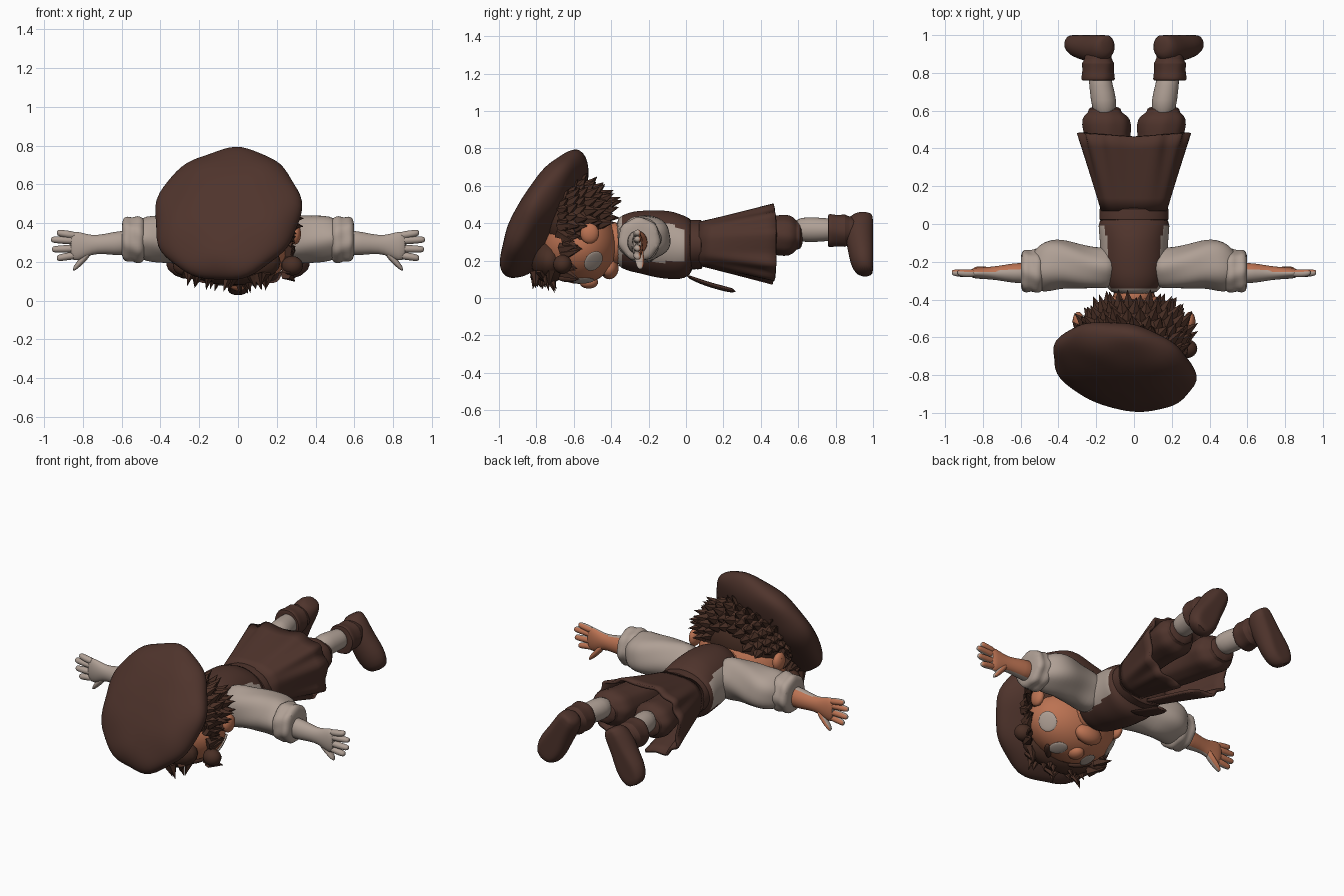
import bpy, bmesh, math, random
from mathutils import Vector, Matrix

random.seed(4)
cube = bpy.data.objects.get("Cube")
if cube:
    bpy.data.objects.remove(cube)


def material(name, rgb):
    m = bpy.data.materials.new(name)
    m.use_nodes = True
    m.diffuse_color = (*rgb, 1)
    m.node_tree.nodes["Principled BSDF"].inputs["Base Color"].default_value = (*rgb, 1)
    return m


BROWN = material("brown cloth", (0.078, 0.034, 0.025))
HAIR = material("dark brown hair", (0.066, 0.028, 0.018))
SHIRT = material("warm grey linen", (0.43, 0.35, 0.30))
SKIN = material("tan skin", (0.50, 0.17, 0.085))
X, Y, Z = Vector((1, 0, 0)), Vector((0, 1, 0)), Vector((0, 0, 1))


def finish(name, bm, mats, rule=None, levels=0, angle=60):
    bmesh.ops.recalc_face_normals(bm, faces=bm.faces)
    if rule:
        for f in bm.faces:
            f.material_index = rule(f.calc_center_median(), f.normal)
    me = bpy.data.meshes.new(name)
    bm.to_mesh(me)
    bm.free()
    ob = bpy.data.objects.new(name, me)
    bpy.context.collection.objects.link(ob)
    for m in mats:
        me.materials.append(m)
    if levels:
        mod = ob.modifiers.new("smooth", "SUBSURF")
        mod.levels = mod.render_levels = levels
    bpy.ops.object.select_all(action="DESELECT")
    ob.select_set(True)
    bpy.context.view_layer.objects.active = ob
    bpy.ops.object.shade_smooth_by_angle(angle=math.radians(angle))
    return ob


def loft(name, rings, u, v, mats, n=24, folds=0, depth=0, rule=None, post=None):
    """Rings of (centre, radius along u, radius along v), with optional cloth folds."""
    bm = bmesh.new()
    loops = []
    for k, (c, ru, rv) in enumerate(rings):
        loop = []
        for i in range(n):
            a = math.tau * i / n
            w = 1 + depth * math.sin(folds * a + 0.7 * k)
            p = Vector(c) + u * (ru * w * math.cos(a)) + v * (rv * w * math.sin(a))
            loop.append(bm.verts.new(post(p) if post else p))
        loops.append(loop)
    for a, b in zip(loops, loops[1:]):
        for i in range(n):
            j = (i + 1) % n
            bm.faces.new((a[i], a[j], b[j], b[i]))
    bm.faces.new(loops[0])
    bm.faces.new(loops[-1])
    return finish(name, bm, mats, rule, 1)


def ellipsoid(name, c, r, mat, axis=Z, seg=24):
    bm = bmesh.new()
    rot = axis.to_track_quat("Z", "Y").to_matrix().to_4x4()
    bmesh.ops.create_uvsphere(bm, u_segments=seg, v_segments=seg // 2, radius=1,
                              matrix=Matrix.Translation(c) @ rot @ Matrix.Diagonal((*r, 1)))
    return finish(name, bm, [mat])


def spike(bm, base, d, length, r):
    d = d.normalized()
    rot = d.to_track_quat("Z", "Y").to_matrix().to_4x4()
    bmesh.ops.create_cone(bm, cap_ends=True, segments=5, radius1=r, radius2=0, depth=length,
                          matrix=Matrix.Translation(base + d * length / 2) @ rot)


# Head, with its face turned to the ground
HC, HR = Vector((0, -0.57, 0.28)), Vector((0.28, 0.205, 0.205))
ellipsoid("head", HC, HR, SKIN, seg=32)
loft("neck", [((0, -0.44, 0.29), 0.12, 0.13), ((0, -0.32, 0.29), 0.12, 0.12)], X, Z, [SKIN])


def face_point(x, y):
    dx, dy = x / HR.x, (y - HC.y) / HR.y
    dz = -math.sqrt(max(0, 1 - dx * dx - dy * dy))
    p = HC + Vector((dx * HR.x, dy * HR.y, dz * HR.z))
    return p, Vector((dx / HR.x, dy / HR.y, dz / HR.z)).normalized()


ellipsoid("nose", (0, -0.52, 0.085), (0.045, 0.05, 0.035), SKIN)
ellipsoid("chin", (0, -0.41, 0.16), (0.09, 0.05, 0.06), SKIN)
p, d = face_point(0, -0.435)
ellipsoid("mouth", p, (0.06, 0.012, 0.008), HAIR, d)
for s, side in ((1, "left"), (-1, "right")):
    p, d = face_point(0.11 * s, -0.55)
    ellipsoid(side + "_eye", p, (0.06, 0.042, 0.009), SHIRT, d)
    p, d = face_point(0.235 * s, -0.495)
    ellipsoid(side + "_cheek_patch", p, (0.055, 0.06, 0.009), SHIRT, d)
    p, d = face_point(0.12 * s, -0.63)
    ellipsoid(side + "_brow", p, (0.07, 0.02, 0.02), HAIR, d)
    ellipsoid(side + "_ear", (0.295 * s, -0.515, 0.345), (0.03, 0.05, 0.055), SKIN)
    ellipsoid(side + "_side_curl", (0.28 * s, -0.66, 0.18), (0.055, 0.05, 0.05), HAIR)

# Hair mass, layered spikes and fringe
HM, HS = Vector((0, -0.585, 0.41)), Vector((0.285, 0.185, 0.205))
ellipsoid("hair_mass", HM, HS, HAIR, seg=32)
bm = bmesh.new()
for row in range(7):
    t = math.radians(-25 + 14 * row)
    count = 23 - 2 * row
    for i in range(count):
        a = math.radians(-125 + 250 * (i + 0.5 * (row % 2)) / count)
        if abs(a) > 1.7 and row > 2:
            continue
        out = Vector((math.sin(a) * math.cos(t), math.sin(t), math.cos(a) * math.cos(t)))
        base = HM + Vector([q * h * 0.93 for q, h in zip(out, HS)])
        lean = out * 0.7 + Y * 0.55 + Vector((random.uniform(-.2, .2), 0, random.uniform(-.1, .2)))
        spike(bm, base, lean, random.uniform(0.06, 0.1), 0.036)
for i in range(18):
    x = -0.24 + 0.024 * i
    base = Vector((x, random.uniform(-0.82, -0.72), 0.12 + abs(x) * 0.2))
    lean = Vector((random.uniform(-.4, .4), random.uniform(-.2, .5), -1))
    spike(bm, base, lean, random.uniform(0.08, 0.11), 0.03)
for s in (1, -1):
    for i in range(9):
        base = Vector((0.25 * s, random.uniform(-0.74, -0.64), 0.14 + 0.03 * i))
        spike(bm, base, Vector((0.5 * s, 1, random.uniform(-.7, .3))), 0.11, 0.035)
finish("hair_spikes", bm, [HAIR], angle=40)
ellipsoid("fringe_base", (-0.03, -0.73, 0.2), (0.25, 0.1, 0.12), HAIR)

# Slouched beret with a thick puckered rim
bm = bmesh.new()
bmesh.ops.create_uvsphere(bm, u_segments=64, v_segments=32, radius=1)
rot = Vector((-0.2, -0.84, 0.5)).to_track_quat("Z", "Y").to_matrix()
for v in bm.verts:
    a, r = math.atan2(v.co.y, v.co.x), math.hypot(v.co.x, v.co.y)
    wob = 1 + r * r * (0.014 * math.sin(9 * a) + 0.012 * math.sin(5 * a + 1))
    fat = max(r, 1e-5) ** -0.18
    dent = 0.008 * r * r * math.sin(5 * a) * math.sin(7 * r)
    v.co = Vector((-0.055, -0.755, 0.445)) + rot @ Vector(
        (v.co.x * 0.385 * wob * fat, v.co.y * 0.385 * wob * fat, v.co.z * 0.125 + dent))
finish("beret", bm, [BROWN])


# Torso: waistcoat over shirt, open at the sides
def torso_rule(c, n):
    side = abs(c.x) > 0.135 + max(0, c.y + 0.1) * 0.35 and c.z > 0.19
    return int(c.y < -0.345 or (side and c.y < -0.01))


loft("waistcoat", [((0, -0.375, 0.3), 0.10, 0.12), ((0, -0.345, 0.3), 0.14, 0.14),
                   ((0, -0.30, 0.3), 0.16, 0.158), ((0, -0.26, 0.3), 0.17, 0.165),
                   ((0, -0.21, 0.295), 0.178, 0.173), ((0, -0.16, 0.29), 0.18, 0.18),
                   ((0, -0.11, 0.285), 0.18, 0.182), ((0, -0.06, 0.28), 0.183, 0.18),
                   ((0, -0.01, 0.27), 0.19, 0.168), ((0, 0.05, 0.28), 0.18, 0.14)],
     X, Z, [BROWN, SHIRT], n=64, rule=torso_rule)
loft("belt", [((0, y, 0.285), r, r * 0.72) for y, r in
              ((0.015, 0.17), (0.02, 0.188), (0.05, 0.182), (0.085, 0.186), (0.09, 0.17))],
     X, Z, [BROWN], n=32)
loft("belt_tail", [((0, 0.0, 0.12), 0.05, 0.01), ((0, 0.08, 0.085), 0.055, 0.014),
                   ((0, 0.18, 0.055), 0.055, 0.015), ((0, 0.27, 0.035), 0.045, 0.014)],
     X, Z, [BROWN], n=12)

# Pleated coat skirt, slit at the front
bm = bmesh.new()
grid = []
for k in range(7):
    t, row = k / 6, []
    for i in range(81):
        a = -math.pi / 2 + 0.06 + (math.tau - 0.12) * i / 80
        w = 1 + 0.04 * t * math.sin(11 * a)
        cx = math.copysign(abs(math.cos(a)) ** 0.72, math.cos(a))
        cz = math.copysign(abs(math.sin(a)) ** 0.72, math.sin(a))
        row.append(bm.verts.new(((0.175 + 0.118 * t) * w * cx,
                                 0.07 + (0.39 + 0.02 * abs(cx)) * t,
                                 0.29 + (0.118 + 0.095 * t) * w * cz)))
    grid.append(row)
for p, q in zip(grid, grid[1:]):
    for i in range(80):
        bm.faces.new((p[i], p[i + 1], q[i + 1], q[i]))
skirt = finish("coat_skirt", bm, [BROWN])
skirt.modifiers.new("thickness", "SOLIDIFY").thickness = 0.018


def back_of_hand(c, n):
    return int(n.y < 0.4)


# Limbs, once per side
for s, side in ((1, "left"), (-1, "right")):
    loft(side + "_sleeve", [((s * x, y, z), ry, rz) for x, y, z, ry, rz in (
        (0.09, -0.23, 0.31, 0.09, 0.11), (0.15, -0.235, 0.31, 0.11, 0.13),
        (0.20, -0.235, 0.315, 0.108, 0.128), (0.26, -0.23, 0.32, 0.115, 0.122),
        (0.32, -0.22, 0.32, 0.122, 0.127), (0.38, -0.21, 0.32, 0.13, 0.122),
        (0.44, -0.215, 0.32, 0.137, 0.122), (0.50, -0.23, 0.32, 0.13, 0.108),
        (0.56, -0.245, 0.31, 0.07, 0.07))], Y, Z, [SHIRT], folds=5, depth=0.045)
    loft(side + "_rolled_cuff", [((s * x, -0.25, 0.315), r, r * 1.03) for x, r in (
        (0.48, 0.09), (0.49, 0.112), (0.52, 0.122), (0.545, 0.106), (0.57, 0.117),
        (0.595, 0.105), (0.60, 0.07))], Y, Z, [SHIRT], folds=7, depth=0.05)
    loft(side + "_forearm", [((s * x, -0.26, z), ry, rz) for x, z, ry, rz in (
        (0.55, 0.30, 0.06, 0.07), (0.64, 0.295, 0.052, 0.06), (0.73, 0.29, 0.036, 0.045),
        (0.78, 0.285, 0.032, 0.058), (0.83, 0.28, 0.03, 0.078), (0.87, 0.285, 0.024, 0.072))],
         Y, Z, [SKIN, SHIRT], n=32, rule=back_of_hand)
    for k, (tip, z) in enumerate(((0.935, 0.35), (0.965, 0.315), (0.96, 0.265), (0.935, 0.22))):
        z0 = 0.285 + (z - 0.285) * 0.78
        loft(f"{side}_finger_{k + 1}", [((s * 0.83, -0.26, z0), 0.022, 0.021),
             ((s * 0.89, -0.262, (z + z0) / 2), 0.021, 0.02),
             ((s * (tip - 0.01), -0.258, z), 0.019, 0.018), ((s * tip, -0.257, z), 0.01, 0.01)],
             Y, Z, [SKIN, SHIRT], n=16, rule=back_of_hand)
    loft(side + "_thumb", [((s * 0.75, -0.255, 0.27), 0.028, 0.028),
         ((s * 0.80, -0.25, 0.215), 0.026, 0.027), ((s * 0.835, -0.245, 0.178), 0.022, 0.02),
         ((s * 0.852, -0.245, 0.16), 0.012, 0.01)], Y, Z, [SKIN, SHIRT], n=16, rule=back_of_hand)

    # Breeches gathered below the knee, stocking, cuffed boot
    loft(side + "_breeches", [((s * x, y, 0.335), r, r * 0.85) for x, y, r in (
        (0.09, 0.1, 0.09), (0.12, 0.3, 0.11), (0.14, 0.45, 0.115), (0.145, 0.53, 0.135),
        (0.15, 0.575, 0.118), (0.155, 0.59, 0.085), (0.155, 0.61, 0.092), (0.155, 0.625, 0.06))],
         X, Z, [BROWN], folds=8, depth=0.035)
    loft(side + "_stocking", [((s * x, y, 0.365), r, r) for x, y, r in (
        (0.155, 0.57, 0.06), (0.16, 0.66, 0.07), (0.175, 0.73, 0.062), (0.185, 0.82, 0.06))],
         X, Z, [SHIRT])
    loft(side + "_boot_cuff", [((s * 0.19, y, 0.36), r, r * 1.03) for y, r in (
        (0.76, 0.06), (0.757, 0.09), (0.78, 0.088), (0.82, 0.08), (0.855, 0.09),
        (0.865, 0.07), (0.93, 0.073))], X, Z, [BROWN], folds=6, depth=0.025)
    toe = Vector((0.5 * s, 0, -0.87)).normalized()
    loft(side + "_boot", [(Vector((s * 0.18, 0.93 + lift, 0.38)) + toe * d, r, h)
                          for d, lift, r, h in (
        (-0.075, 0.02, 0.03, 0.04), (-0.06, 0.01, 0.065, 0.07), (0.02, -0.005, 0.08, 0.083),
        (0.09, 0.005, 0.08, 0.078), (0.18, 0.015, 0.095, 0.075), (0.25, 0.02, 0.082, 0.063),
        (0.29, 0.03, 0.045, 0.04))],
         Y.cross(toe), Y, [BROWN], post=lambda p: Vector((p.x, min(p.y, 1.0), p.z)))
